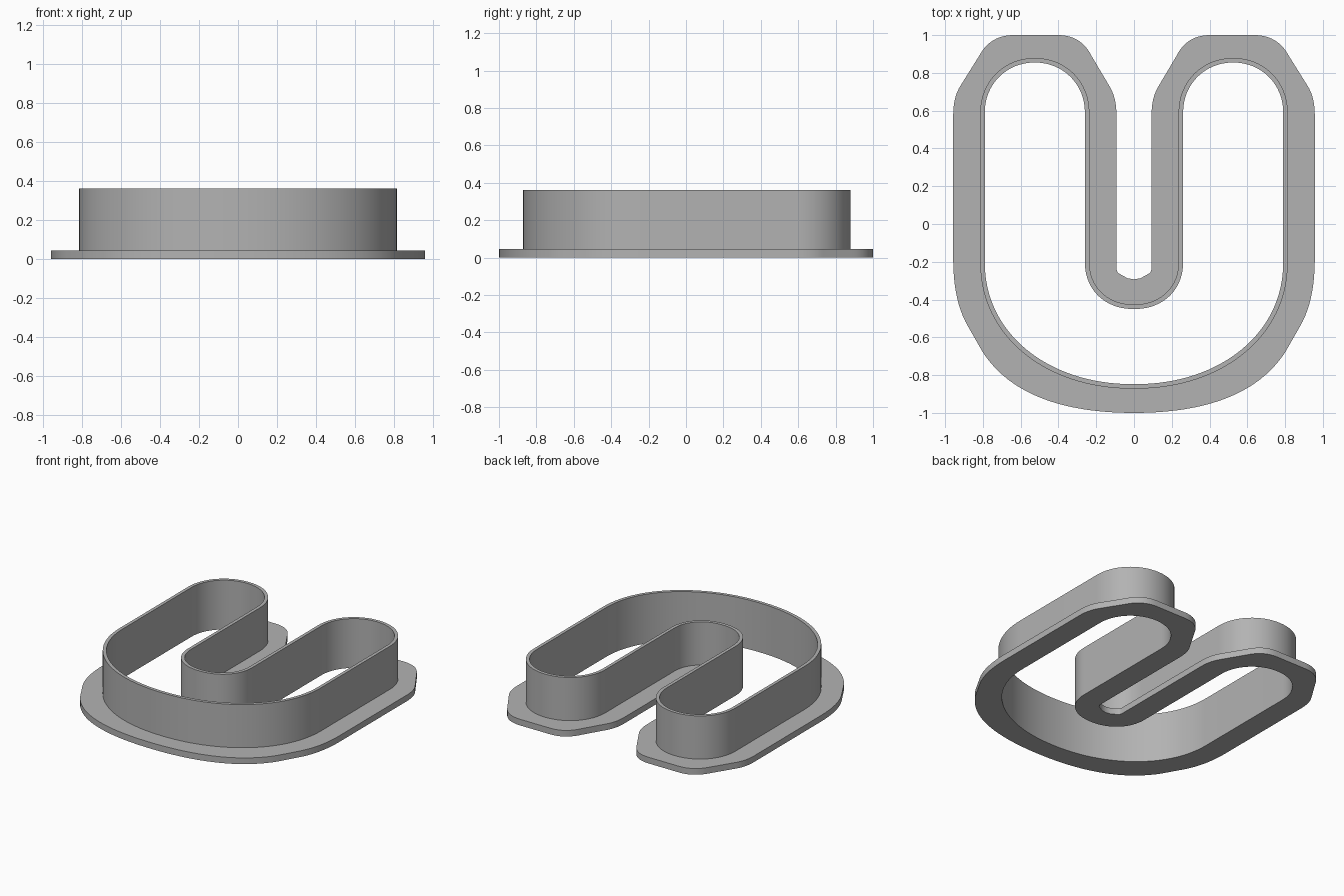
import bpy, bmesh, math

if "Cube" in bpy.data.objects:
    bpy.data.objects.remove(bpy.data.objects["Cube"])

grey = bpy.data.materials.new("plain grey")
grey.diffuse_color = (0.45, 0.45, 0.45, 1)
grey.use_nodes = True
grey.node_tree.nodes["Principled BSDF"].inputs["Base Color"].default_value = grey.diffuse_color


def bend(a, c, b, n=10):
    """Rounded corner from a to b, pulled towards c."""
    return [tuple((1-t)**2*p + 2*t*(1-t)*q + t*t*r for p, q, r in zip(a, c, b))
            for t in (i / n for i in range(n + 1))]


def arc(cx, cy, rx, ry, a0, a1, power=2.0, n=20):
    """Elliptical or slightly squared arc between two angles in degrees."""
    pts = []
    for i in range(n + 1):
        a = math.radians(a0 + (a1 - a0) * i / n)
        c, s = math.cos(a), math.sin(a)
        pts.append((cx + rx * math.copysign(abs(c) ** (2 / power), c),
                    cy + ry * math.copysign(abs(s) ** (2 / power), s)))
    return pts


def mirrored(half):
    """Close a right half that starts and ends on x = 0."""
    return half + [(-x, y) for x, y in half[-2:0:-1]]


def u_outline(d):
    """U-shaped outline grown outwards by d."""
    return mirrored([(0, -0.848 - d)]
                    + arc(0, -0.2, 0.79 + d, 0.648 + d, -90, 0, 2.1, 32)[1:]
                    + arc(0.525, 0.59, 0.265 + d, 0.265 + d, 0, 180, 2.05, 32)
                    + arc(0, -0.2, 0.26 - d, 0.25 - d, 0, -90, 2.15, 20)[:-1]
                    + [(0, -0.45 + d)])


def plate(name, outer, inner, z0, z1):
    """Ring-shaped solid between two outlines."""
    curve = bpy.data.curves.new(name, 'CURVE')
    curve.dimensions, curve.fill_mode = '2D', 'BOTH'
    curve.extrude = (z1 - z0) / 2
    for pts in (outer, inner):
        sp = curve.splines.new('POLY')
        sp.points.add(len(pts) - 1)
        for p, (x, y) in zip(sp.points, pts):
            p.co = (x, y, 0, 1)
        sp.use_cyclic_u = True
    tmp = bpy.data.objects.new(name + "_outline", curve)
    bpy.context.collection.objects.link(tmp)
    mesh = bpy.data.meshes.new_from_object(
        tmp.evaluated_get(bpy.context.evaluated_depsgraph_get()))
    bpy.data.objects.remove(tmp)
    bm = bmesh.new()
    bm.from_mesh(mesh)
    bmesh.ops.remove_doubles(bm, verts=bm.verts, dist=1e-5)
    bmesh.ops.translate(bm, verts=bm.verts, vec=(0, 0, (z0 + z1) / 2))
    bmesh.ops.recalc_face_normals(bm, faces=bm.faces)
    bm.to_mesh(mesh)
    bm.free()
    mesh.materials.clear()
    mesh.materials.append(grey)
    obj = bpy.data.objects.new(name, mesh)
    bpy.context.collection.objects.link(obj)
    bpy.ops.object.select_all(action='DESELECT')
    obj.select_set(True)
    bpy.context.view_layer.objects.active = obj
    bpy.ops.object.shade_smooth_by_angle(angle=math.radians(30))
    return obj


# Flange rim with chamfered, rounded shoulders
rim = mirrored(
    bend((0, -1), (0.59, -1), (0.80, -0.68), 20)
    + bend((0.88, -0.54), (0.955, -0.41), (0.957, -0.2))
    + bend((0.957, 0.58), (0.957, 0.67), (0.92, 0.73))
    + bend((0.82, 0.89), (0.76, 1.0), (0.64, 1.0))
    + bend((0.40, 1.0), (0.28, 1.0), (0.225, 0.89))
    + bend((0.13, 0.73), (0.093, 0.67), (0.093, 0.58))
    + bend((0.093, -0.23), (0.092, -0.255), (0.08, -0.262), 4)
    + [(0.035, -0.287), (0, -0.293)])
plate("flange", rim, u_outline(0), 0, 0.045)

# Thin upright wall
plate("cutting_wall", u_outline(0.024), u_outline(0), 0.045, 0.36)
